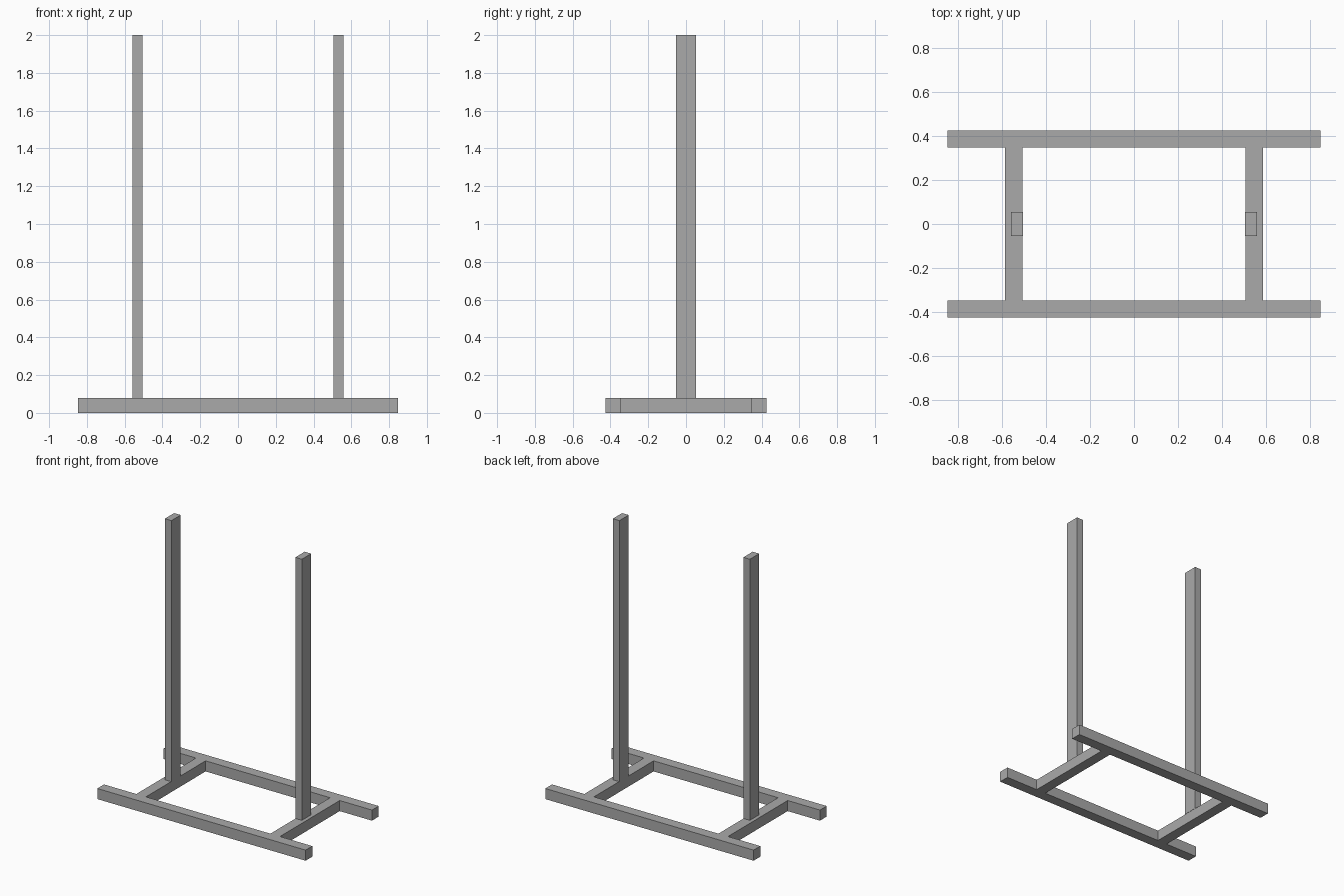
import bpy

cube = bpy.data.objects.get("Cube")
if cube:
    bpy.data.objects.remove(cube, do_unlink=True)

# Single plain grey for the whole frame
grey = bpy.data.materials.new("plain_grey")
grey.use_nodes = True
colour = (0.4, 0.4, 0.4, 1)
grey.diffuse_color = colour
grey.node_tree.nodes["Principled BSDF"].inputs["Base Color"].default_value = colour


def beam(name, x, y, z):
    """Box beam spanning the given (low, high) range on each axis."""
    bpy.ops.mesh.primitive_cube_add(size=1)
    ob = bpy.context.object
    ob.name = name
    spans = (x, y, z)
    ob.location = [(a + b) / 2 for a, b in spans]
    ob.scale = [b - a for a, b in spans]
    bpy.ops.object.transform_apply(location=False, rotation=False, scale=True)
    ob.data.materials.append(grey)
    return ob


def mirrored(span, side):
    return tuple(sorted(side * v for v in span))


LENGTH, DEPTH, THICK, TOP = 0.848, 0.425, 0.078, 2.0
INNER = DEPTH - THICK

# Long base rails, front and back
for label, side in (("front", -1), ("back", 1)):
    beam(label + "_rail", (-LENGTH, LENGTH), mirrored((INNER, DEPTH), side), (0, THICK))

# Cross members between the rails, each carrying an upright post
for label, side in (("right", -1), ("left", 1)):
    beam(label + "_cross_member", mirrored((0.507, 0.585), side), (-INNER, INNER), (0, THICK))
    beam(label + "_post", mirrored((0.505, 0.558), side), (-0.054, 0.054), (THICK, TOP))
